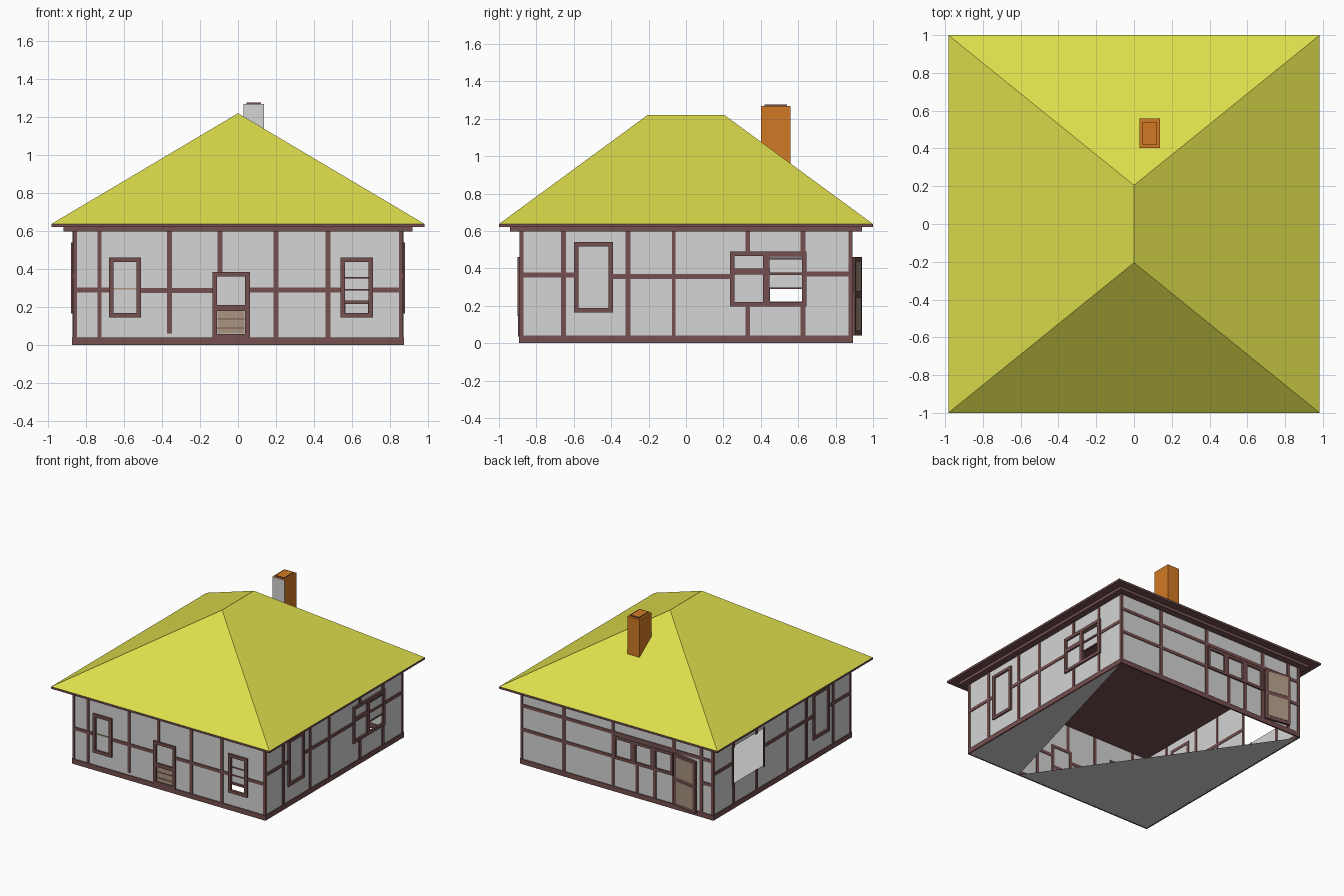
import bpy, bmesh, math

if "Cube" in bpy.data.objects:
    bpy.data.objects.remove(bpy.data.objects["Cube"])

HX, HY, WALL_TOP = 0.865, 0.885, 0.60


def material(name, rgb):
    m = bpy.data.materials.new(name)
    m.diffuse_color = (*rgb, 1)
    m.use_nodes = True
    m.node_tree.nodes["Principled BSDF"].inputs["Base Color"].default_value = m.diffuse_color
    return m


YELLOW = material("yellow_roof", (0.73, 0.73, 0.073))
PLASTER = material("pale_plaster", (0.67, 0.66, 0.66))
BROWN = material("dark_brown_wood", (0.18, 0.08, 0.08))
TAN = material("tan_wood", (0.40, 0.30, 0.22))
ORANGE = material("orange_brick", (0.64, 0.195, 0.018))


def finish(name, bm, mats, fix=True):
    if fix:
        bmesh.ops.recalc_face_normals(bm, faces=bm.faces)
    me = bpy.data.meshes.new(name)
    bm.to_mesh(me)
    bm.free()
    for m in mats:
        me.materials.append(m)
    ob = bpy.data.objects.new(name, me)
    bpy.context.collection.objects.link(ob)
    return ob


def add_box(bm, a, b):
    vs = bmesh.ops.create_cube(bm, size=1)["verts"]
    for v in vs:
        v.co = [(a[i] + b[i]) / 2 + v.co[i] * abs(b[i] - a[i]) for i in range(3)]


def box(name, a, b, mat):
    bm = bmesh.new()
    add_box(bm, a, b)
    return finish(name, bm, [mat])


def place(side, u, z, d):
    """Point on a wall: u along it, z up, d outwards."""
    return {"front": (u, -HY - d, z), "back": (u, HY + d, z),
            "right": (HX + d, u, z), "left": (-HX - d, u, z)}[side]


def bars(name, side, rects, d, mat):
    """Flat boxes on a wall from rectangles (u0, u1, z0, z1)."""
    bm = bmesh.new()
    for u0, u1, z0, z1 in rects:
        add_box(bm, place(side, u0, z0, -0.004), place(side, u1, z1, d))
    return finish(name, bm, [mat])


def frame(u0, u1, z0, z1, t=0.024):
    return [(u0, u0 + t, z0, z1), (u1 - t, u1, z0, z1),
            (u0 + t, u1 - t, z0, z0 + t), (u0 + t, u1 - t, z1 - t, z1)]


def post(u, z0=0.04, z1=WALL_TOP, w=0.026):
    return (u - w / 2, u + w / 2, z0, z1)


def rail(u0, u1, z, w=0.026):
    return (u0, u1, z - w / 2, z + w / 2)


def wall(side, half, hole=None):
    """Single-skin plaster wall with an optional rectangular opening."""
    us, zs = [-half, half], [0, WALL_TOP]
    if hole:
        us, zs = sorted(us + list(hole[:2])), sorted(zs + list(hole[2:]))
    bm = bmesh.new()
    grid = [[bm.verts.new(place(side, u, z, 0)) for z in zs] for u in us]
    for i in range(len(us) - 1):
        for j in range(len(zs) - 1):
            if hole and i == 1 and j == 1:
                continue
            q = [grid[i][j], grid[i + 1][j], grid[i + 1][j + 1], grid[i][j + 1]]
            bm.faces.new(q if side in ("front", "right") else q[::-1])
    finish(side + "_wall", bm, [PLASTER], fix=False)


# Walls with openings
wall("front", HX, (0.565, 0.685, 0.168, 0.215))
wall("right", HY, (0.45, 0.622, 0.222, 0.29))
wall("left", HY, (0.24, 0.63, 0.20, 0.50))
wall("back", HX)

# Floor, with a triangular gap running to the back wall
bm = bmesh.new()
a, b, c, d, e = [bm.verts.new((x, y, 0.001)) for x, y in
                 ((-HX, -HY), (0.38, -HY), (HX, -HY), (HX, HY), (-HX, HY))]
bm.faces.new((a, b, e))
bm.faces.new((b, c, d))
finish("floor", bm, [PLASTER], fix=False)

# Base sill and corner posts on every side
for side, half in (("front", HX), ("back", HX), ("right", HY), ("left", HY)):
    bars(side + "_sill", side, [(-half - 0.006, half + 0.006, 0, 0.04)], 0.008, BROWN)
    bars(side + "_corner_posts", side,
         [post(s * (half - 0.006), w=0.022) for s in (-1, 1)], 0.005, BROWN)

# Front timbers, windows and door
bars("front_timbers", "front",
     [post(-0.73, w=0.02), post(-0.36, 0.06), post(-0.095, 0.38), post(0.20), post(0.475),
      rail(-HX, -0.68, 0.29), rail(-0.51, -0.13, 0.287),
      rail(0.06, 0.54, 0.29), rail(0.70, HX, 0.29)], 0.006, BROWN)
bars("front_left_window", "front", frame(-0.68, -0.51, 0.145, 0.46), 0.016, BROWN)
bars("front_left_window_bar", "front", [rail(-0.656, -0.534, 0.297, 0.008)], 0.006, TAN)
bars("front_right_window", "front", frame(0.54, 0.71, 0.145, 0.46), 0.016, BROWN)
bars("front_right_window_slats", "front",
     [rail(0.564, 0.686, z, w) for z, w in ((0.355, 0.008), (0.29, 0.008), (0.224, 0.018))],
     0.008, BROWN)
bars("front_door_frame", "front",
     frame(-0.135, 0.062, 0.035, 0.385) + [rail(-0.111, 0.038, 0.195, 0.03)], 0.014, BROWN)
bars("front_door_panel", "front", [(-0.108, 0.035, 0.06, 0.18)], 0.005, TAN)
bars("front_door_boards", "front",
     [rail(-0.108, 0.035, z, 0.006) for z in (0.09, 0.137)], 0.008, BROWN)

# Side timbers and tall windows, mirrored left to right
for side in ("right", "left"):
    bars(side + "_timbers", side,
         [post(-0.655), post(-0.31), post(-0.065, w=0.02),
          post(0.33, 0.49), post(0.33, 0.04, 0.20), post(0.625, 0.49), post(0.625, 0.04, 0.20),
          rail(-HY, -0.60, 0.365), rail(-0.39, 0.24, 0.357), rail(0.64, HY, 0.37)],
         0.006, BROWN)
    bars(side + "_tall_window", side, frame(-0.60, -0.39, 0.165, 0.54), 0.014, BROWN)
bars("left_opening_frame", "left",
     [post(0.235, 0.19, 0.51, 0.014), post(0.637, 0.19, 0.51, 0.014)], 0.008, BROWN)

# Right double window
bars("right_double_window", "right",
     frame(0.235, 0.436, 0.195, 0.49) + [rail(0.259, 0.45, 0.382, 0.032)]
     + frame(0.42, 0.645, 0.195, 0.49, 0.026), 0.014, BROWN)
bars("right_window_slats", "right",
     [rail(0.446, 0.62, z, w) for z, w in ((0.452, 0.012), (0.37, 0.014), (0.294, 0.008))],
     0.009, BROWN)

# Back timbers and row of three small windows
bars("back_timbers", "back",
     [post(0.48), post(0.036), post(-0.18, 0.04, 0.27), post(-0.34, 0.04, 0.27),
      post(-0.51), post(-0.76),
      rail(-HX, HX, 0.475), rail(0.03, HX, 0.28), rail(-HX, -0.75, 0.28)], 0.006, BROWN)
panes = []
for i in range(3):
    u = 0.03 - i * 0.18
    panes += frame(u - 0.18, u, 0.27, 0.455, 0.022)
bars("back_windows", "back", panes, 0.014, BROWN)

# Back door standing slightly ajar, hinged on its right edge
W = 0.22
parts = [("back_door_frame", [(0, 0, W, 0.02, 0.04, 0.46)], BROWN),
         ("back_door_panels", [(0.025, -0.003, W - 0.025, 0.023, 0.065, 0.245),
                               (0.025, -0.003, W - 0.025, 0.023, 0.275, 0.44)], TAN)]
for name, rects, mat in parts:
    bm = bmesh.new()
    for x0, y0, x1, y1, z0, z1 in rects:
        add_box(bm, (-x1, y0, z0), (-x0, y1, z1))
    ob = finish(name, bm, [mat])
    ob.location = (-0.525, HY, 0)
    ob.rotation_euler.z = -math.asin(0.035 / W)

# Eaves: stepped cornice and roof edge board
box("cornice", (-0.92, -0.94, 0.597), (0.92, 0.94, 0.622), BROWN)
box("roof_edge", (-0.983, -1, 0.62), (0.983, 1, 0.636), BROWN)

# Hipped roof
bm = bmesh.new()
p = [bm.verts.new((x, y, 0.637)) for x, y in
     ((-0.983, -1), (0.983, -1), (0.983, 1), (-0.983, 1))]
r0, r1 = bm.verts.new((0, -0.205, 1.22)), bm.verts.new((0, 0.205, 1.22))
for f in ((p[0], p[1], r0), (p[1], p[2], r1, r0), (p[2], p[3], r1), (p[3], p[0], r0, r1), p[::-1]):
    bm.faces.new(f)
finish("hipped_roof", bm, [YELLOW])

# Chimney: brick, with a plastered front face
stack = box("chimney", (0.028, 0.402, 0.85), (0.138, 0.558, 1.268), ORANGE)
stack.data.materials.append(PLASTER)
for f in stack.data.polygons:
    f.material_index = int(f.normal.y < -0.5)
cap = box("chimney_cap", (0.044, 0.42, 1.266), (0.122, 0.54, 1.277), ORANGE)
cap.data.materials.append(BROWN)
for f in cap.data.polygons:
    f.material_index = int(abs(f.normal.z) < 0.5)
